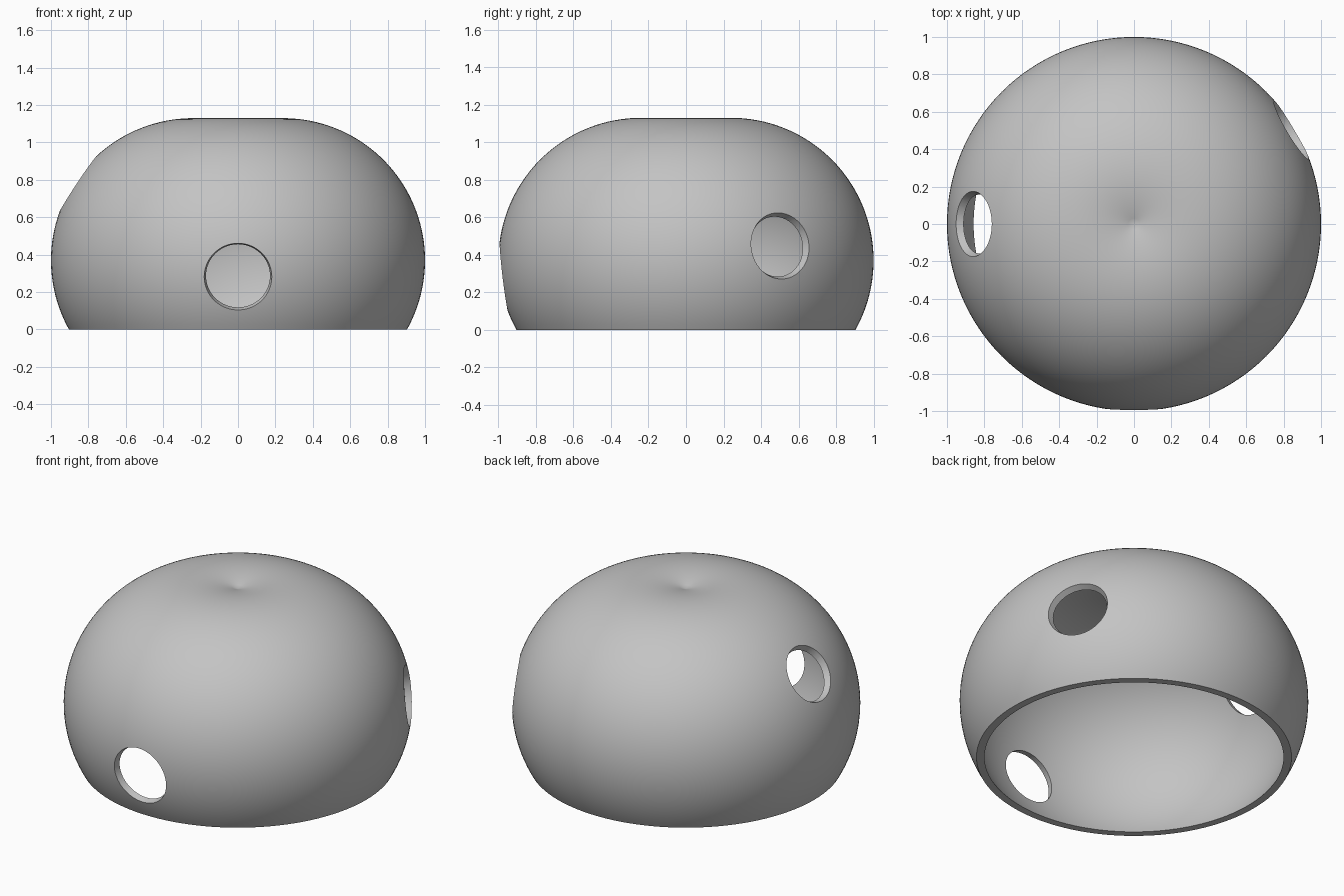
import bpy
import bmesh
from math import sin, cos, asin, acos, radians, tau
from mathutils import Vector

old = bpy.data.objects.get("Cube")
if old:
    bpy.data.objects.remove(old, do_unlink=True)

RING, TUBE, WALL, MID_Z = 0.24, 0.76, 0.04, 0.37
SEGMENTS, STEPS = 128, 56

grey = bpy.data.materials.new("plain grey")
grey.use_nodes = True
grey.diffuse_color = (0.55, 0.55, 0.55, 1)
grey.node_tree.nodes["Principled BSDF"].inputs["Base Color"].default_value = grey.diffuse_color


def add_object(name, bm):
    mesh = bpy.data.meshes.new(name)
    bm.to_mesh(mesh)
    bm.free()
    obj = bpy.data.objects.new(name, mesh)
    bpy.context.collection.objects.link(obj)
    return obj


def arc(radius):
    """Dome profile from the open bottom edge up to the axis."""
    start, end = asin(-MID_Z / radius), acos(-RING / radius)
    angles = [start + (end - start) * i / STEPS for i in range(STEPS + 1)]
    return [(max(RING + radius * cos(a), 0), 0, MID_Z + radius * sin(a)) for a in angles]


# Hollow dome with a dimpled crown: outer and inner arcs joined by a flat rim
bm = bmesh.new()
profile = arc(TUBE)[::-1] + arc(TUBE - WALL)
verts = [bm.verts.new(p) for p in profile]
edges = [bm.edges.new(pair) for pair in zip(verts, verts[1:])]
bmesh.ops.spin(bm, geom=verts + edges, cent=(0, 0, 0), axis=(0, 0, 1),
               angle=tau, steps=SEGMENTS, use_merge=True)
bmesh.ops.remove_doubles(bm, verts=bm.verts, dist=0.0001)
bmesh.ops.recalc_face_normals(bm, faces=bm.faces)
dome = add_object("hollow_dome", bm)
dome.data.materials.append(grey)


# Tapered round ports, each bored square to the surface
def cut_port(azimuth, elevation, radius, taper):
    a, e = radians(azimuth), radians(elevation)
    outward = Vector((cos(a), sin(a), 0))
    normal = outward * cos(e) + Vector((0, 0, sin(e)))
    centre = outward * RING + Vector((0, 0, MID_Z)) + normal * (TUBE - 0.02)
    depth = 0.24
    bm = bmesh.new()
    bmesh.ops.create_cone(bm, cap_ends=True, segments=64, depth=depth,
                          radius1=radius - taper * depth / 2,
                          radius2=radius + taper * depth / 2)
    cutter = add_object("port_cutter", bm)
    cutter.data.materials.append(grey)
    cutter.hide_render = True
    cutter.rotation_euler = normal.to_track_quat("Z", "Y").to_euler()
    cutter.location = centre
    boolean = dome.modifiers.new("port", "BOOLEAN")
    boolean.operation = "DIFFERENCE"
    boolean.solver = "EXACT"
    boolean.object = cutter
    bpy.context.view_layer.update()
    bpy.ops.object.modifier_apply(modifier=boolean.name)
    bpy.data.objects.remove(cutter, do_unlink=True)


bpy.ops.object.select_all(action="DESELECT")
dome.select_set(True)
bpy.context.view_layer.objects.active = dome
cut_port(-90, -6.8, 0.18, 0.25)
cut_port(30.8, 6, 0.178, 0.45)
cut_port(180, 33.7, 0.172, 0.45)

bpy.ops.object.shade_smooth_by_angle(angle=radians(30))
